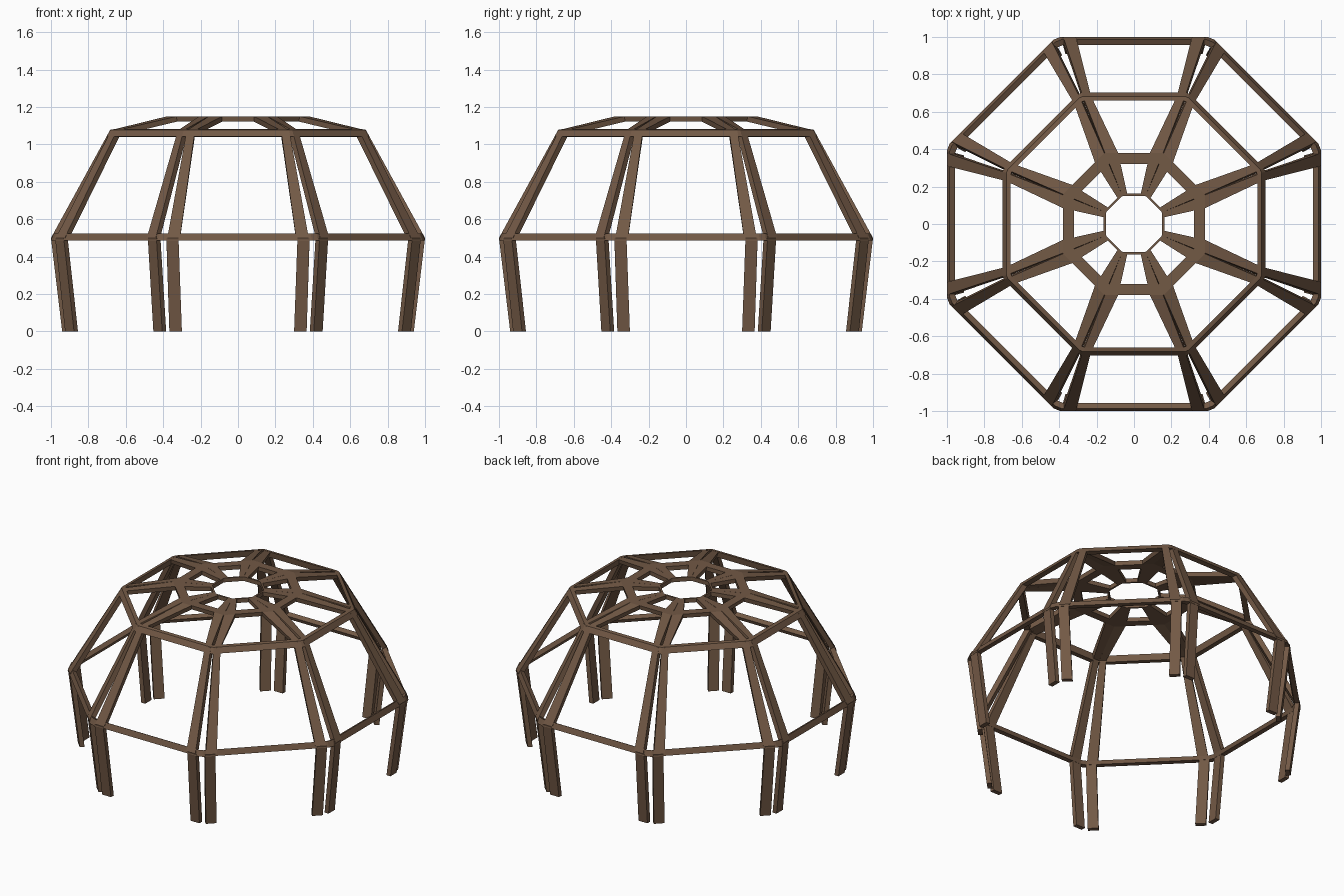
import bpy, bmesh, math

if "Cube" in bpy.data.objects:
    bpy.data.objects.remove(bpy.data.objects["Cube"])

T = math.tan(math.pi / 8)  # half side of an octagon per unit apothem

wood = bpy.data.materials.new("brown_wood")
wood.diffuse_color = (0.17, 0.10, 0.06, 1)
wood.use_nodes = True
wood.node_tree.nodes["Principled BSDF"].inputs["Base Color"].default_value = wood.diffuse_color


def place(k, a, t, z):
    """Point at apothem a, sideways offset t, height z on octagon side k."""
    c, s = math.cos(k * math.pi / 4), math.sin(k * math.pi / 4)
    return (a * c - t * s, a * s + t * c, z)


def loft(name, sections, closed=False):
    """Join a row of four-point sections into a solid bar or a closed ring."""
    bm = bmesh.new()
    rows = [[bm.verts.new(p) for p in sec] for sec in sections]
    n = len(rows)
    for i in range(n if closed else n - 1):
        a, b = rows[i], rows[(i + 1) % n]
        for j in range(4):
            q = (j + 1) % 4
            bm.faces.new((a[j], a[q], b[q], b[j]))
    if not closed:
        bm.faces.new(rows[0])
        bm.faces.new(rows[-1][::-1])
    bmesh.ops.recalc_face_normals(bm, faces=bm.faces)
    mesh = bpy.data.meshes.new(name)
    bm.to_mesh(mesh)
    bm.free()
    mesh.materials.append(wood)
    bpy.context.collection.objects.link(bpy.data.objects.new(name, mesh))


def ring(name, profile, trim):
    """Octagonal rail with chamfered corners from an (apothem, z) profile."""
    sections = []
    for k in range(8):
        for side in (-1, 1):
            sections.append([place(k, a, side * (a * T - trim), z)
                             for a, z in profile])
    loft(name, sections, True)


# Rib stations: outer apothem, outer z, inner apothem, inner z, inner edge, outer edge
legs = [(0.94, 0, 0.91, 0, 0.30, 0.367),
        (1.0, 0.5, 0.969, 0.494, 0.318, 0.383)]
walls = [(1.0, 0.5, 0.969, 0.494, 0.31, 0.378),
         (0.685, 1.075, 0.662, 1.049, 0.23, 0.274)]
roof = [(0.685, 1.075, 0.662, 1.049, 0.23, 0.274),
        (0.38, 1.15, 0.376, 1.122, 0.085, 0.156),
        (0.152, 1.15, 0.152, 1.122, 0.034, 0.063)]

# Two ribs on each of the eight sides
for k in range(8):
    for side, word in ((-1, "right"), (1, "left")):
        for part, stations in (("leg", legs), ("wall_rib", walls), ("roof_rib", roof)):
            loft(f"{part}_{word}_{k}", [
                [place(k, ao, side * t0, zo), place(k, ao, side * t1, zo),
                 place(k, ai, side * t1, zi), place(k, ai, side * t0, zi)]
                for ao, zo, ai, zi, t0, t1 in stations])

# Horizontal rails
ring("lower_rail", [(1.0, 0.487), (0.986, 0.525), (0.958, 0.51), (0.967, 0.487)], 0.02)
ring("upper_rail", [(0.703, 1.043), (0.683, 1.078), (0.66, 1.082), (0.667, 1.04)], 0.012)
ring("roof_ring", [(0.38, 1.15), (0.322, 1.15), (0.322, 1.122), (0.376, 1.122)], 0.004)
ring("hole_rim", [(0.162, 1.15), (0.15, 1.15), (0.15, 1.122), (0.162, 1.122)], 0.004)
